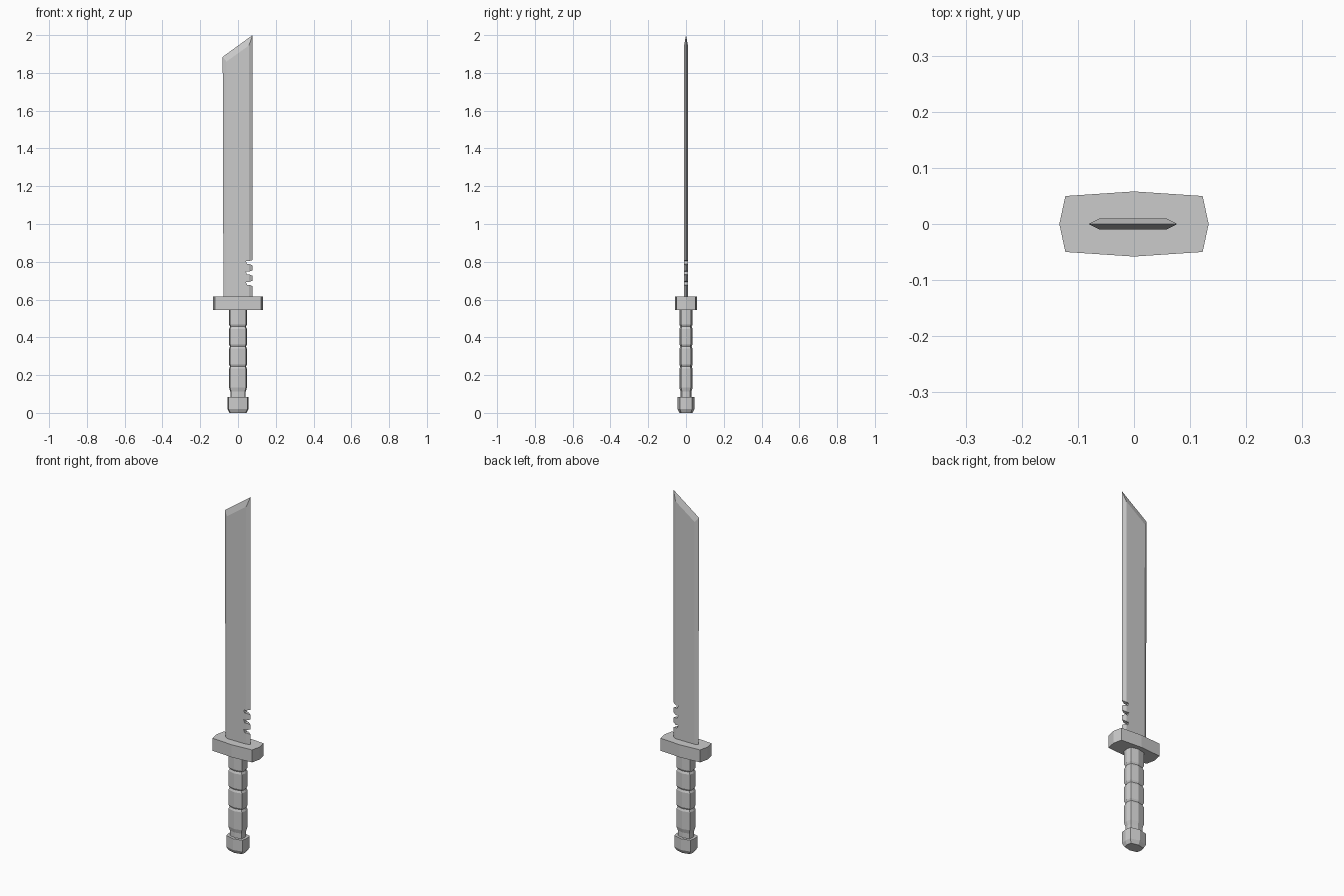
import bpy, bmesh

if "Cube" in bpy.data.objects:
    bpy.data.objects.remove(bpy.data.objects["Cube"])


def make_object(name, verts, faces):
    mesh = bpy.data.meshes.new(name)
    mesh.from_pydata(verts, [], faces)
    bm = bmesh.new()
    bm.from_mesh(mesh)
    bmesh.ops.recalc_face_normals(bm, faces=bm.faces)
    bm.to_mesh(mesh)
    bm.free()
    obj = bpy.data.objects.new(name, mesh)
    bpy.context.collection.objects.link(obj)
    return obj


def loft(name, rings, kx, ky):
    """Stack eight-sided rings (half width, half depth, z); kx, ky place the corners."""
    verts, faces = [], []
    section = [(1, 0), (kx, ky), (0, 1), (-kx, ky), (-1, 0), (-kx, -ky), (0, -1), (kx, -ky)]
    for rx, ry, z in rings:
        verts += [(rx * x, ry * y, z) for x, y in section]
    for r in range(len(rings) - 1):
        a = r * 8
        for i in range(8):
            j = (i + 1) % 8
            faces.append((a + i, a + j, a + 8 + j, a + 8 + i))
    top = (len(rings) - 1) * 8
    faces += [tuple(range(8)), tuple(range(top, top + 8))]
    return make_object(name, verts, faces)


# Pommel with chamfered bottom
loft("pommel", [(0.045, 0.034, 0), (0.056, 0.045, 0.02), (0.056, 0.045, 0.083)], 0.89, 0.72)

# Grip with grooves between its segments
grip = [(0.041, 0.029, 0.07), (0.041, 0.029, 0.112)]
bounds = [0.124, 0.246, 0.352, 0.457]
for i, z in enumerate(bounds):
    if i:
        grip += [(0.047, 0.035, z - 0.012), (0.042, 0.030, z)]
    grip.append((0.047, 0.035, z + 0.010))
grip.append((0.047, 0.035, 0.56))
loft("grip", grip, 0.88, 0.73)

# Hand guard
loft("guard", [(0.133, 0.058, 0.545), (0.133, 0.058, 0.615)], 0.92, 0.86)

# Blade: sharp outer outline, flat inner outline on both sides
outer = [(-0.077, 0.60), (0.077, 0.60), (0.077, 2.0), (-0.081, 1.885)]
inner = [(-0.060, 0.60), (0.058, 0.60), (0.058, 1.945), (-0.061, 1.86)]
verts = [(x, 0, z) for x, z in outer]
for y in (-0.01, 0.01):
    verts += [(x, y, z) for x, z in inner]
faces = [(4, 5, 6, 7), (8, 9, 10, 11), (0, 4, 5, 1, 9, 8)]
for base in (4, 8):
    for i in range(1, 4):
        j = (i + 1) % 4
        faces.append((i, j, base + j, base + i))
blade = make_object("blade", verts, faces)

# Three notches near the base of the blade
notch = [(0.09, 0.020), (0.056, 0.010), (0.042, 0.010), (0.048, -0.006), (0.062, -0.006), (0.09, -0.018)]
n = len(notch)
verts, faces = [], []
for zc in (0.793, 0.738, 0.683):
    b = len(verts)
    for y in (-0.03, 0.03):
        verts += [(x, y, zc + dz) for x, dz in notch]
    faces += [tuple(range(b, b + n)), tuple(range(b + n, b + 2 * n))]
    faces += [(b + i, b + (i + 1) % n, b + n + (i + 1) % n, b + n + i) for i in range(n)]
cutter = make_object("notch_cutter", verts, faces)
cutter.hide_render = True
cutter.hide_viewport = True
cut = blade.modifiers.new("notches", 'BOOLEAN')
cut.operation = 'DIFFERENCE'
cut.solver = 'EXACT'
cut.object = cutter
